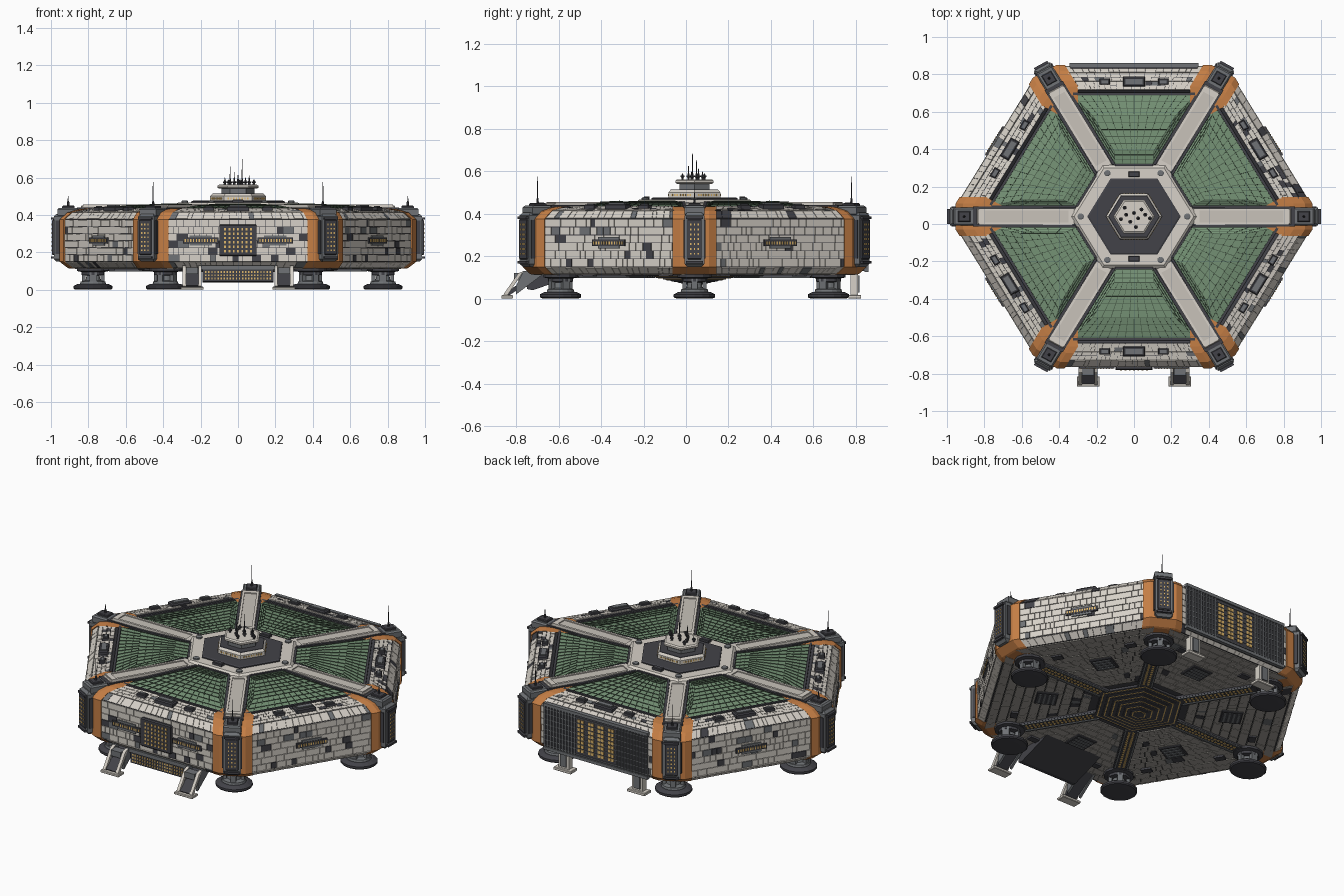
import bpy, bmesh, math, random
from mathutils import Matrix, Vector as V

if "Cube" in bpy.data.objects:
    bpy.data.objects.remove(bpy.data.objects["Cube"])

random.seed(4)
COL = dict(white=(.68, .64, .58), dark=(.055, .055, .065), grey=(.16, .17, .18), orange=(.56, .21, .06),
           green=(.18, .29, .18), frame=(.07, .11, .07), lamp=(.75, .48, .15), under=(.36, .34, .31),
           pale=(.58, .54, .49))
NAMES = list(COL)
MATS = []
for n, c in COL.items():
    m = bpy.data.materials.new(n)
    m.diffuse_color = (*c, 1)
    m.use_nodes = True
    m.node_tree.nodes["Principled BSDF"].inputs["Base Color"].default_value = m.diffuse_color
    MATS.append(m)
# the hexagon is slightly squashed front to back
CEN = Matrix.Translation((0, .04, 0)) @ Matrix.Diagonal((1, .94, 1, 1))
ID = Matrix.Identity(4)
T30 = math.tan(math.pi / 6)


def fr(deg):
    return CEN @ Matrix.Rotation(math.radians(deg), 4, 'Z')


CORNERS = [fr(60 * k) for k in range(6)]
SIDES = [fr(30 + 60 * k) for k in range(6)]   # index 1 = back, index 4 = front


def finish(bm, name):
    bmesh.ops.recalc_face_normals(bm, faces=bm.faces)
    me = bpy.data.meshes.new(name)
    bm.to_mesh(me)
    bm.free()
    used = sorted({p.material_index for p in me.polygons})
    for i in used:
        me.materials.append(MATS[i])
    for p in me.polygons:
        p.material_index = used.index(p.material_index)
    bpy.context.collection.objects.link(bpy.data.objects.new(name, me))


def loft(bm, M, rings, mat):
    mi = NAMES.index(mat)
    R = [[bm.verts.new(M @ V(p)) for p in r] for r in rings]
    n = len(R[0])
    fs = [bm.faces.new(R[0][::-1]), bm.faces.new(R[-1])]
    for a, b in zip(R, R[1:]):
        fs += [bm.faces.new((a[i], a[(i + 1) % n], b[(i + 1) % n], b[i])) for i in range(n)]
    for f in fs:
        f.material_index = mi


def lathe(bm, M, prof, n, mat):
    loft(bm, M, [[(r * math.cos(2 * math.pi * i / n), r * math.sin(2 * math.pi * i / n), z)
                  for i in range(n)] for r, z in prof], mat)


def box(bm, M, x0, x1, y0, y1, z0, z1, mat, b=0):
    def ring(z, e):
        return [(x0 + e, y0 + e, z), (x1 - e, y0 + e, z), (x1 - e, y1 - e, z), (x0 + e, y1 - e, z)]
    loft(bm, M, [ring(z0, b), ring(z0 + b, 0), ring(z1 - b, 0), ring(z1, b)] if b else [ring(z0, 0), ring(z1, 0)], mat)


def slab(bm, M, q, h, mat):
    n = (q[1] - q[0]).cross(q[3] - q[0]).normalized() * h
    loft(bm, M, [q, [p + n for p in q]], mat)


def at(q, u, v):
    return q[0].lerp(q[1], u).lerp(q[3].lerp(q[2], u), v)


def cell(q, u0, u1, v0, v1):
    return [at(q, u0, v0), at(q, u1, v0), at(q, u1, v1), at(q, u0, v1)]


def tiles(bm, M, q, rows, cols, h=.005, mat='white', dark=.1):
    for r in range(rows):
        u = 0
        while u < .995:
            w = min(random.uniform(.6, 1.7) / cols, 1 - u)
            m = random.choice(('dark', 'grey')) if random.random() < dark else mat
            slab(bm, M, cell(q, u + .0015, u + w - .0015, (r + .04) / rows, (r + .96) / rows),
                 h * random.uniform(.7, 1.1), m)
            u += w


def grid(bm, M, q, nu, nv, h=.003, w=.0016):
    lu, lv = (at(q, 1, .5) - at(q, 0, .5)).length, (at(q, .5, 1) - at(q, .5, 0)).length
    for i in range(nu + 1):
        slab(bm, M, cell(q, i / nu - w / lu, i / nu + w / lu, 0, 1), h, 'frame')
    for j in range(nv + 1):
        slab(bm, M, cell(q, 0, 1, j / nv - w / lv, j / nv + w / lv), h, 'frame')


def lamps(bm, M, q, nu, nv, h=.003, fu=.45, fv=.55):
    for i in range(nu):
        for j in range(nv):
            slab(bm, M, cell(q, (i + .5 - fu / 2) / nu, (i + .5 + fu / 2) / nu,
                             (j + .5 - fv / 2) / nv, (j + .5 + fv / 2) / nv), h, 'lamp')


def wall(x, y0, y1, z0, z1):
    return [V((x, y0, z0)), V((x, y1, z0)), V((x, y1, z1)), V((x, y0, z1))]


def slope(u0, z0, u1, z1, cut=.118):
    a, b = u0 * T30 - cut, u1 * T30 - cut
    return [V((u0, -a, z0)), V((u0, a, z0)), V((u1, b, z1)), V((u1, -b, z1))]


# hexagonal hull core with cut corners
W = .851
PROF = [(W - .036, .118), (W, .15), (W, .375), (W - .035, .412)]
bm = bmesh.new()
rings = []
for d, z in PROF + [(.72, .432), (.70, .415)]:
    a = d * T30 - .1
    rings.append([Matrix.Rotation(math.radians(30 + 60 * k), 3, 'Z') @ V((d, s * a, z))
                  for k in range(6) for s in (-1, 1)])
loft(bm, CEN, rings, 'dark')
finish(bm, 'hull_core')

# wall and rim plating
bm = bmesh.new()
for k, M in enumerate(SIDES):
    tiles(bm, M, wall(W, -.373, .373, .15, .375), 6, 20)
    tiles(bm, M, slope(W - .036, .118, W, .15), 1, 20)
    tiles(bm, M, slope(W, .375, W - .035, .412), 1, 20)
    tiles(bm, M, slope(W - .035, .412, .72, .432), 4, 20)
finish(bm, 'hull_plating')

# underside plating
bm = bmesh.new()
for M in SIDES:
    q = slope(.81, .118, .27, .118, .05)
    tiles(bm, M, [q[1], q[0], q[3], q[2]], 10, 13, .006, 'under', .04)
finish(bm, 'underside_plating')

# window strips and roof rim equipment
bm = bmesh.new()
for k, M in enumerate(SIDES):
    for c in ([] if k == 1 else [-.2, .2] if k == 4 else [0]):
        box(bm, M, W, W + .014, c - .095, c + .095, .248, .278, 'dark')
        box(bm, M, W, W + .012, c - .06, c + .06, .236, .29, 'grey')
        lamps(bm, M, wall(W + .014, c - .09, c + .09, .25, .276), 12, 1)
    box(bm, M, .74, .795, -.06, .06, .415, .446, 'dark', .006)
    box(bm, M, .753, .782, -.045, .045, .44, .452, 'grey')
    for s in (-1, 1):
        box(bm, M, .75, .785, s * .157 - .028, s * .157 + .028, .415, .443, 'dark', .004)
        box(bm, M, .758, .775, s * .157 - .018, s * .157 + .018, .44, .447, 'grey')
finish(bm, 'windows_and_rim_units')

# front window bay and lower entrance
bm = bmesh.new()
M = SIDES[4]
box(bm, M, W - .01, W + .022, -.1, .1, .18, .35, 'dark', .006)
lamps(bm, M, wall(W + .022, -.08, .08, .195, .335), 7, 6)
loft(bm, M, [[(.56, y, .12), (.81, y, .04), (.84, y, .045), (.84, y, .13)] for y in (-.19, .19)], 'dark')
box(bm, M, .835, .847, -.195, .195, .108, .13, 'grey')
lamps(bm, M, wall(.84, -.18, .18, .05, .105), 22, 3)
finish(bm, 'front_bay')

# rear ribbed door wall
bm = bmesh.new()
M = SIDES[1]
box(bm, M, W - .01, W + .013, -.34, .34, .13, .40, 'dark')
for z in (.125, .385):
    box(bm, M, W, W + .022, -.345, .345, z, z + .018, 'grey')
for i in range(35):
    y = -.34 + .02 * i
    if abs(y) > .13:
        box(bm, M, W + .01, W + .02, y - .004, y + .004, .14, .39, 'grey')
for j in range(8):
    box(bm, M, W + .01, W + .017, -.335, .335, .15 + j * .031, .154 + j * .031, 'grey')
for c in (-.1, -.033, .033, .1):
    lamps(bm, M, wall(W + .014, c - .021, c + .021, .165, .365), 2, 8, .004, .8, .7)
finish(bm, 'rear_door')

# glass roof panels: low frustums with glazing bars
bm = bmesh.new()
bars = bmesh.new()
for M in SIDES:
    o = slope(.69, .425, .30, .448, .072)
    t = slope(.575, .448, .375, .458, .11)
    loft(bm, M, [[p - V((0, 0, .02)) for p in o], o, t], 'green')
    grid(bars, M, t, 9, 5)
    for i, n in enumerate((14, 6, 5, 6)):
        j = (i + 1) % 4
        grid(bars, M, [o[i], o[j], t[j], t[i]], n, 3)
        e = (o[j] - o[i]).normalized().cross(V((0, 0, 1))) * .014
        slab(bars, M, [o[i] + e, o[j] + e, o[j], o[i]], .009, 'dark')
finish(bm, 'roof_glass')
finish(bars, 'glazing_bars')

# spokes between the panels
bm = bmesh.new()
for M in CORNERS:
    box(bm, M, .30, .86, -.056, .056, .40, .440, 'dark')
    box(bm, M, .31, .84, -.046, .046, .43, .450, 'pale', .005)
    for s in (-1, 1):
        box(bm, M, .33, .83, s * .040 - .007, s * .040 + .007, .44, .456, 'white')
    for x in (.335, .815):
        box(bm, M, x - .015, x + .015, -.046, .046, .44, .456, 'white')
finish(bm, 'roof_spokes')

# corner armour, pods, roof boxes and masts
bm = bmesh.new()
pods = bmesh.new()
for k, M in enumerate(CORNERS):
    rings = []
    for d, z in [(W - .034, .114)] + [(d + .012, z) for d, z in PROF] + [(.775, .430), (.74, .434)]:
        r = d / .866
        e = [(r - t * .5, s * t * .866, z) for s, t in ((-1, .128), (-1, .085), (1, .085), (1, .128))]
        rings.append(e + [(r - .17, .05, z), (r - .17, -.05, z)])
    loft(bm, M, rings, 'orange')
    box(pods, M, .88, .985, -.05, .05, .15, .405, 'grey', .014)
    box(pods, M, .97, .994, -.036, .036, .185, .375, 'dark', .005)
    lamps(pods, M, wall(.994, -.028, .028, .2, .36), 3, 7, .003, .35, .4)
    for z in (.172, .381):
        box(pods, M, .97, .999, -.042, .042, z - .006, z + .006, 'dark')
    for s in (-1, 1):
        box(pods, M, .92, .975, s * .05 - .006, s * .05 + .006, .19, .37, 'dark')
    box(pods, M, .85, .965, -.05, .05, .39, .438, 'grey', .008)
    box(pods, M, .875, .94, -.03, .03, .43, .45, 'dark', .004)
    top = .5 if k % 3 == 0 else .575
    lathe(pods, M @ Matrix.Translation((.908, 0, 0)), [(.008, .44), (.006, .47), (.003, .475), (.0015, top)], 6, 'dark')
finish(bm, 'corner_armour')
finish(pods, 'corner_pods')

# landing legs
bm = bmesh.new()
for M in CORNERS:
    L = M @ Matrix.Translation((.775, 0, 0))
    lathe(bm, L, [(.06, 0), (.098, .002), (.104, .008), (.104, .02), (.08, .032)], 16, 'dark')
    lathe(bm, L, [(.07, .03), (.066, .044), (.04, .05), (.034, .08)], 16, 'grey')
    lathe(bm, L, [(.03, .075), (.062, .08), (.062, .095), (.085, .1), (.085, .125)], 12, 'dark')
    for s in (-1, 1):
        box(bm, L, -.02, .02, s * .05 - .01, s * .05 + .01, .036, .1, 'grey')
        box(bm, L, s * .05 - .01, s * .05 + .01, -.015, .015, .036, .1, 'grey')
finish(bm, 'landing_legs')

# boarding ramps at the front, support posts at the back
bm = bmesh.new()
for s in (-1, 1):
    c = s * .245
    loft(bm, ID, [[(x, -.67, .12), (x, -.845, .008), (x, -.855, .022), (x, -.72, .12)]
                  for x in (c - .036, c + .036)], 'dark')
    for e in (-1, 1):
        x = c + e * .042
        loft(bm, ID, [[(a, -.66, .125), (a, -.80, .02), (a, -.80, .06), (a, -.765, .13)]
                      for a in (x - .007, x + .007)], 'grey')
        loft(bm, ID, [[(a, -.765, .13), (a, -.845, .01), (a, -.86, .02), (a, -.79, .12)]
                      for a in (x - .009, x + .009)], 'white')
    box(bm, ID, c - .06, c + .06, -.87, -.815, 0, .016, 'white', .003)
    box(bm, ID, c - .032, c + .032, -.81, -.76, .085, .12, 'grey')
    box(bm, ID, c - .035, c + .035, .775, .81, .01, .13, 'white')
    box(bm, ID, c - .02, c + .02, .808, .818, .03, .11, 'grey')
    box(bm, ID, c - .058, c + .058, .765, .825, 0, .018, 'white', .003)
finish(bm, 'ramps_and_posts')

# central hub and tower
bm = bmesh.new()
lathe(bm, CEN, [(.34, .40), (.34, .452), (.32, .466)], 6, 'white')
lathe(bm, CEN, [(.25, .46), (.25, .472), (.24, .476)], 6, 'dark')
lathe(bm, CEN, [(.15, .47), (.15, .5), (.138, .512)], 6, 'white')
lathe(bm, CEN, [(.148, .5), (.136, .5145)], 6, 'dark')
lathe(bm, CEN, [(.088, .51), (.088, .545)], 6, 'grey')
lathe(bm, CEN, [(.10, .54), (.11, .546), (.11, .556), (.10, .562)], 6, 'white')
for k in range(6):
    lamps(bm, SIDES[k], wall(.13, -.06, .06, .48, .497), 8, 1)
    lathe(bm, CORNERS[k] @ Matrix.Translation((.285, 0, 0)), [(.018, .46), (.018, .474), (.012, .477)], 10, 'grey')
for k in (1, 4):
    box(bm, SIDES[k], .225, .255, -.03, .03, .46, .482, 'dark', .003)
finish(bm, 'hub_tower')

# antenna cluster
bm = bmesh.new()
for i, (x, y, h) in enumerate([(.022, -.01, .70), (-.042, .01, .66), (.0, .02, .615), (-.07, -.015, .60), (.06, .01, .61),
                               (.085, -.01, .59), (-.02, -.03, .63), (.04, .04, .60), (-.05, .05, .59), (.01, -.06, .59)]):
    P = CEN @ Matrix.Translation((x, y, 0))
    lathe(bm, P, [(.007, .555), (.005, .585), (.0025, .6 if h > .6 else .587), (.0012, h)], 6, 'dark')
    lathe(bm, P, [(.005, .57), (.011, .573), (.011, .579)], 8, 'dark')
finish(bm, 'antennas')

# underside hub rings, lit channels and hatches
bm = bmesh.new()
for i in range(6):
    r, z = .265 - .042 * i, .112 - .0075 * i
    lathe(bm, CEN, [(r, .12), (r, z - .006), (r - .008, z - .008)], 6, 'dark')
    lathe(bm, CEN, [(r - .012, .12), (r - .012, z - .0095)], 6, 'lamp')
    lathe(bm, CEN, [(r - .02, .12), (r - .02, z - .0105)], 6, 'dark')
for M, S in zip(CORNERS, SIDES):
    box(bm, M, .24, .70, -.042, .042, .104, .12, 'dark')
    for s in (-1, 1):
        box(bm, M, .25, .69, s * .034 - .006, s * .034 + .006, .098, .12, 'grey')
        q = [V((.27, s * .012 + .009, .104)), V((.68, s * .012 + .009, .104)),
             V((.68, s * .012 - .009, .104)), V((.27, s * .012 - .009, .104))]
        lamps(bm, M, q, 18, 1, .003, .55, .7)
    box(bm, S, .46, .58, -.065, .065, .104, .12, 'dark', .004)
    for j in range(4):
        box(bm, S, .475 + .026 * j, .487 + .026 * j, -.05, .05, .1, .11, 'grey')
    for s in (-1, 1):
        box(bm, S, .65, .69, s * .22 - .03, s * .22 + .03, .104, .12, 'dark')
finish(bm, 'underside_details')
